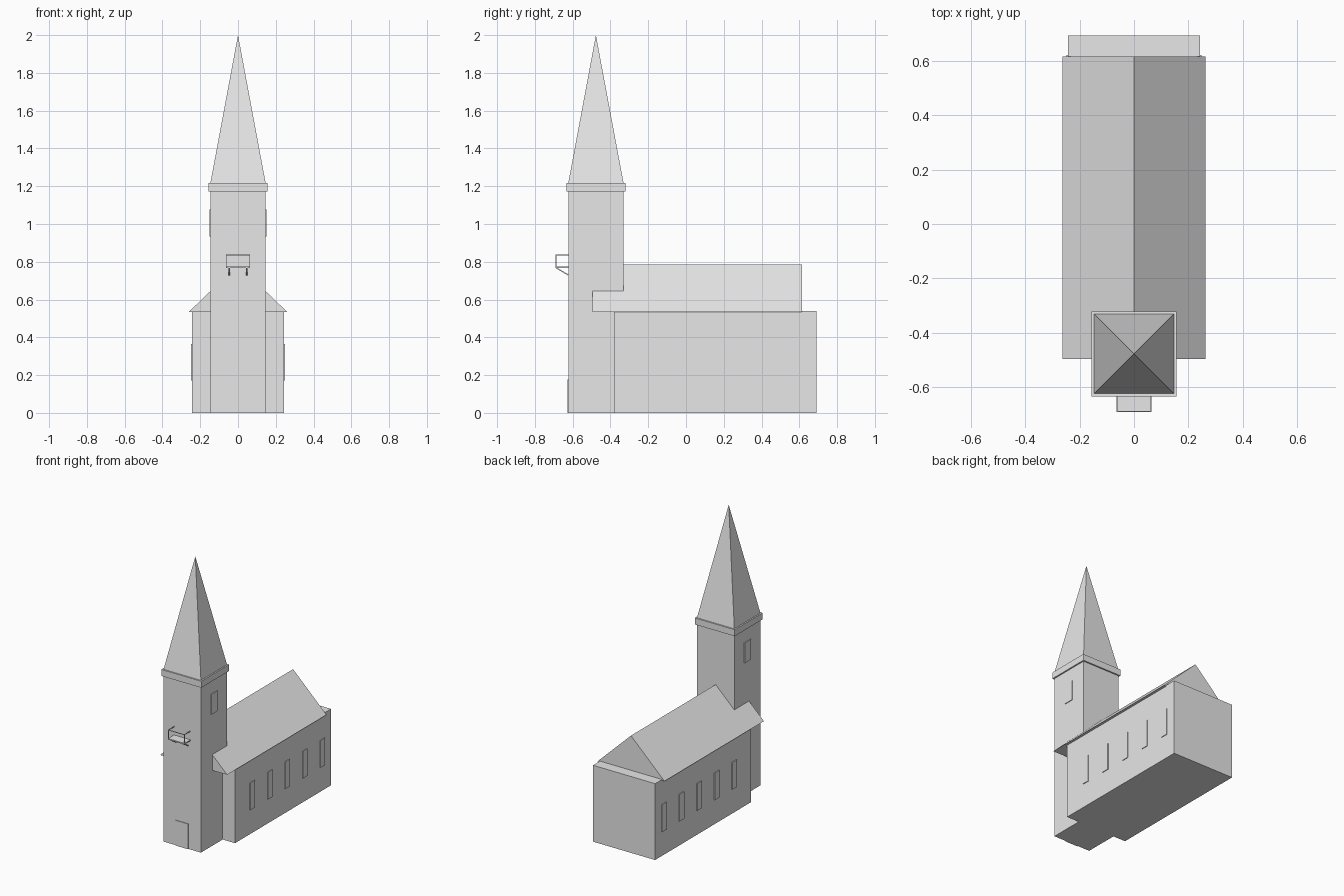
import bpy
from mathutils import Vector

cube = bpy.data.objects.get("Cube")
if cube:
    bpy.data.objects.remove(cube, do_unlink=True)

stone = bpy.data.materials.new("light grey")
stone.use_nodes = True
GREY = (0.8, 0.8, 0.8, 1)
stone.diffuse_color = GREY
stone.node_tree.nodes["Principled BSDF"].inputs["Base Color"].default_value = GREY


def solid(name, verts, faces):
    mesh = bpy.data.meshes.new(name)
    mesh.from_pydata(verts, [], faces)
    mesh.materials.append(stone)
    obj = bpy.data.objects.new(name, mesh)
    bpy.context.collection.objects.link(obj)
    return obj


def prism(name, profile, y0, y1):
    """Extrude an x-z profile (counter-clockwise from the front) along y."""
    n = len(profile)
    verts = [(x, y, z) for y in (y0, y1) for x, z in profile]
    faces = [tuple(range(n)), tuple(reversed(range(n, 2 * n)))]
    faces += [(i, i + n, (i + 1) % n + n, (i + 1) % n) for i in range(n)]
    return solid(name, verts, faces)


def box(name, x, y, z):
    return prism(name, [(x[0], z[0]), (x[1], z[0]), (x[1], z[1]), (x[0], z[1])], *y)


def rod(name, a, b, thick):
    """Square bar between two points."""
    a, b = Vector(a), Vector(b)
    bpy.ops.mesh.primitive_cube_add(size=1, location=(a + b) / 2)
    obj = bpy.context.object
    obj.name = name
    obj.scale = (thick, thick, (b - a).length)
    obj.rotation_euler = (b - a).to_track_quat('Z', 'Y').to_euler()
    obj.data.materials.append(stone)


# Nave and its gabled roof
NAVE = 0.243
box("nave", (-NAVE, NAVE), (-0.38, 0.692), (0, 0.54))
prism("nave_roof", [(-0.262, 0.533), (0.262, 0.533), (0, 0.785)], -0.496, 0.615)

# Tower, cornice and spire
T, FRONT, BACK = 0.146, -0.623, -0.331
MID = (FRONT + BACK) / 2
box("tower", (-T, T), (FRONT, BACK), (0, 1.18))
box("cornice", (-T - 0.01, T + 0.01), (FRONT - 0.01, BACK + 0.01), (1.172, 1.218))
solid("spire",
      [(-T, FRONT, 1.218), (T, FRONT, 1.218), (T, BACK, 1.218), (-T, BACK, 1.218), (0, MID, 2)],
      [(3, 2, 1, 0), (0, 1, 4), (1, 2, 4), (2, 3, 4), (3, 0, 4)])

# Door plate
box("door", (-0.05, 0.05), (FRONT - 0.005, FRONT + 0.001), (0, 0.178))

# Window plates on both sides
for side, s in (("left", 1), ("right", -1)):
    def window(name, wall, y, half, z):
        box(name, sorted((s * (wall - 0.001), s * (wall + 0.005))), (y - half, y + half), z)
    window(f"tower_window_{side}", T, MID, 0.035, (0.934, 1.077))
    for i in range(5):
        window(f"nave_window_{side}_{i + 1}", NAVE, -0.19 + 0.196 * i, 0.026, (0.172, 0.364))

# Balcony: floor, open railing and braces
B, EDGE, TOP = 0.062, -0.688, 0.836
box("balcony_floor", (-B - 0.002, B + 0.002), (EDGE - 0.002, FRONT), (0.768, 0.776))
rod("balcony_front_rail", (-B, EDGE, TOP), (B, EDGE, TOP), 0.004)
for side, s in (("left", 1), ("right", -1)):
    rod(f"balcony_post_{side}", (s * B, EDGE, 0.775), (s * B, EDGE, TOP), 0.004)
    rod(f"balcony_side_rail_{side}", (s * B, EDGE, TOP), (s * B, FRONT, TOP), 0.004)
    rod(f"balcony_brace_{side}", (s * 0.046, EDGE, 0.768), (s * 0.046, FRONT, 0.73), 0.006)
